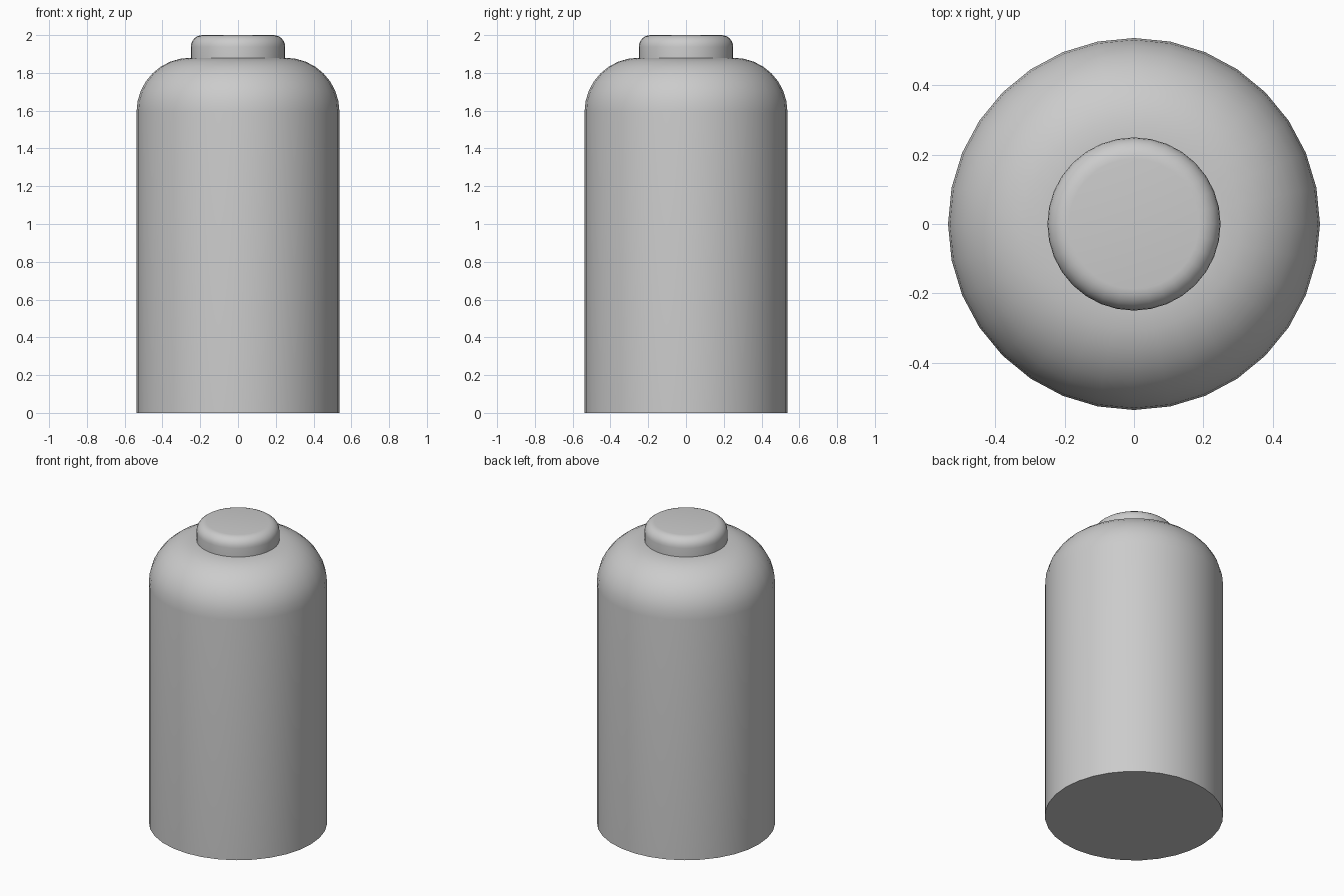
import bpy, bmesh
from math import sin, cos, pi, radians

if "Cube" in bpy.data.objects:
    bpy.data.objects.remove(bpy.data.objects["Cube"])

SIDES = 32


def arc(cx, cz, r, steps):
    """Quarter round from vertical wall to flat top, as (radius, z) points."""
    return [(cx + r * cos(a), cz + r * sin(a))
            for a in (i * pi / 2 / steps for i in range(steps + 1))]


def lathe(name, profile):
    """Revolve a (radius, z) profile around z and cap both ends."""
    bm = bmesh.new()
    rings = [[bm.verts.new((r * cos(2 * pi * i / SIDES), r * sin(2 * pi * i / SIDES), z))
              for i in range(SIDES)] for r, z in profile]
    for lo, hi in zip(rings, rings[1:]):
        for i in range(SIDES):
            j = (i + 1) % SIDES
            bm.faces.new((lo[i], lo[j], hi[j], hi[i]))
    bm.faces.new(rings[0][::-1])
    bm.faces.new(rings[-1])
    mesh = bpy.data.meshes.new(name)
    bm.to_mesh(mesh)
    bm.free()
    obj = bpy.data.objects.new(name, mesh)
    bpy.context.collection.objects.link(obj)
    bpy.ops.object.select_all(action='DESELECT')
    obj.select_set(True)
    bpy.context.view_layer.objects.active = obj
    bpy.ops.object.shade_smooth_by_angle(angle=radians(35))
    return obj


# Cylindrical body with a rounded shoulder
lathe("bottle_body", [(0.537, 0.0)] + arc(0.252, 1.595, 0.285, 8))

# Short cap with a rounded top edge, sunk slightly into the shoulder
lathe("bottle_cap", [(0.25, 1.87)] + arc(0.188, 1.938, 0.062, 6))
